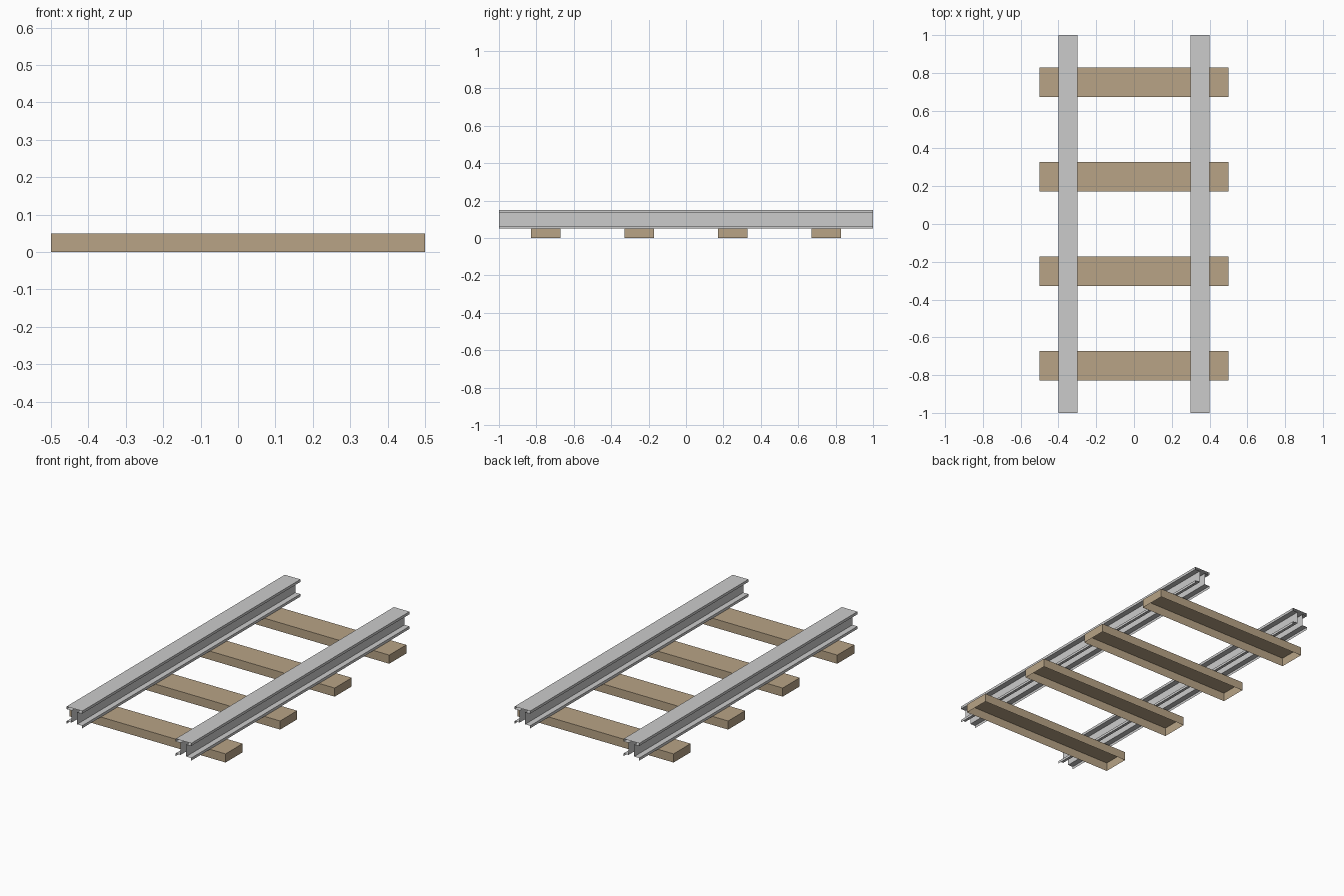
import bpy, bmesh

if "Cube" in bpy.data.objects:
    bpy.data.objects.remove(bpy.data.objects["Cube"])

wood = bpy.data.materials.new("sleeper_wood")
wood.diffuse_color = (0.48, 0.37, 0.24, 1)
wood.use_nodes = True
wood.node_tree.nodes["Principled BSDF"].inputs["Base Color"].default_value = wood.diffuse_color


def extrude_profile(name, profile, start, end):
    """Sweep an open (x, z) profile along y, leaving the ends open."""
    bm = bmesh.new()
    rows = [[bm.verts.new((x, y, z)) for x, z in profile] for y in (start, end)]
    for i in range(len(profile) - 1):
        bm.faces.new((rows[0][i], rows[0][i + 1], rows[1][i + 1], rows[1][i]))
    mesh = bpy.data.meshes.new(name)
    bm.to_mesh(mesh)
    bm.free()
    obj = bpy.data.objects.new(name, mesh)
    bpy.context.collection.objects.link(obj)
    return obj


def sleeper(name, y, size=(1.0, 0.156, 0.05)):
    """Box beam without its hidden underside."""
    bm = bmesh.new()
    bmesh.ops.create_cube(bm, size=1)
    bmesh.ops.scale(bm, vec=size, verts=bm.verts)
    bmesh.ops.translate(bm, vec=(0, y, size[2] / 2), verts=bm.verts)
    bm.normal_update()
    bottom = [f for f in bm.faces if f.normal.z < -0.5]
    bmesh.ops.delete(bm, geom=bottom, context='FACES_ONLY')
    mesh = bpy.data.meshes.new(name)
    bm.to_mesh(mesh)
    bm.free()
    mesh.materials.append(wood)
    bpy.context.collection.objects.link(bpy.data.objects.new(name, mesh))


# Rails: I-shaped section, open at both ends and underneath
half = [(0.05, 0.05), (0.05, 0.065), (0.018, 0.065),
        (0.018, 0.135), (0.05, 0.135), (0.05, 0.15)]
section = [(-x, z) for x, z in half] + half[::-1]
for side, x in (("left", -0.35), ("right", 0.35)):
    rail = extrude_profile(side + "_rail", section, -1, 1)
    rail.location.x = x

# Sleepers
for i in range(4):
    sleeper(f"sleeper_{i + 1}", -0.75 + 0.5 * i)
